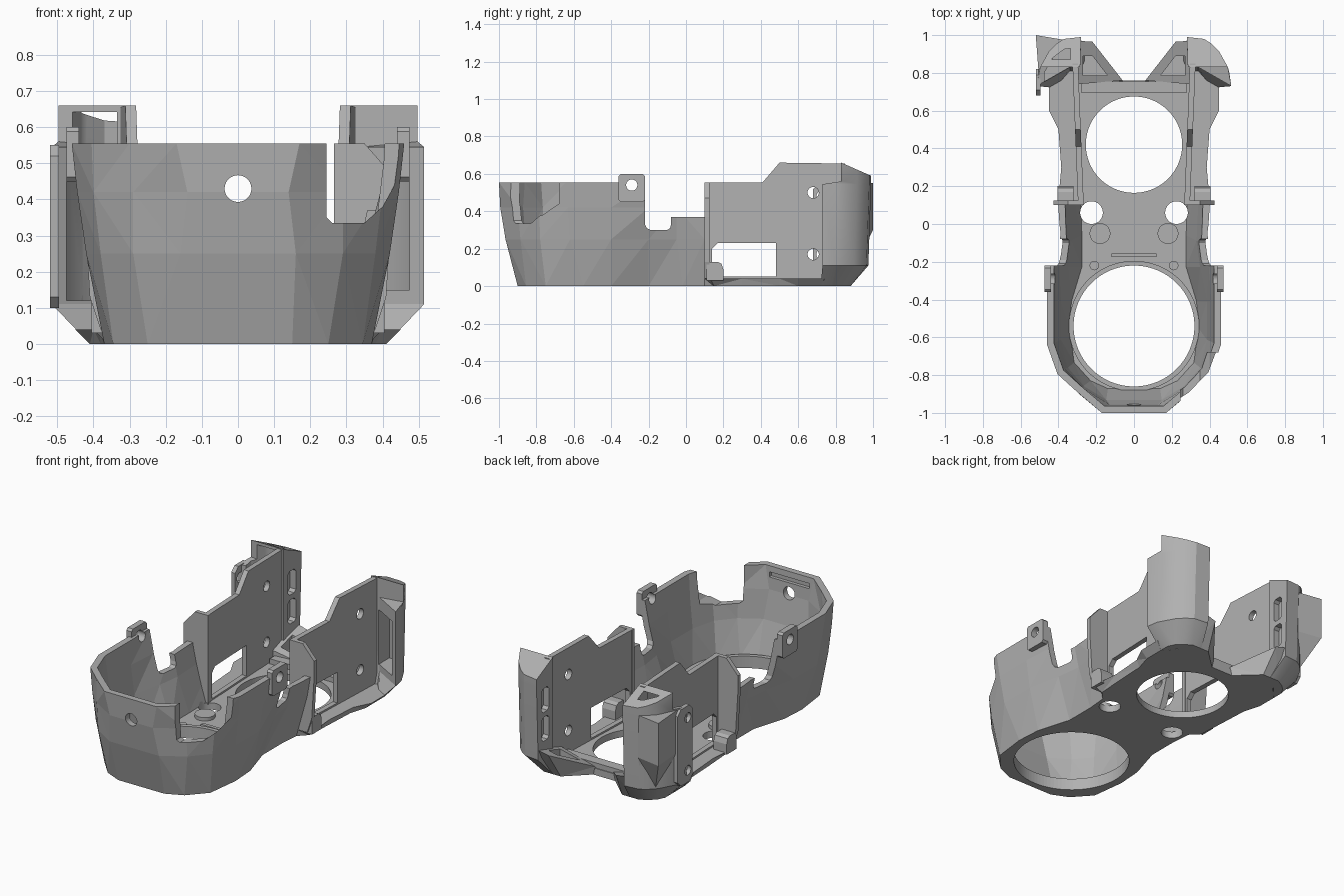
import bpy, bmesh, math

old = bpy.data.objects.get("Cube")
if old:
    bpy.data.objects.remove(old, do_unlink=True)

grey = bpy.data.materials.new("plain_grey")
grey.use_nodes = True
colour = (0.44, 0.44, 0.44, 1)
grey.diffuse_color = colour
grey.node_tree.nodes["Principled BSDF"].inputs["Base Color"].default_value = colour


def loft(name, rings, triangulate=True):
    """Closed solid through rings of 3D points, capped at both ends."""
    bm = bmesh.new()
    rows = [[bm.verts.new(p) for p in ring] for ring in rings]
    n = len(rows[0])
    for a, b in zip(rows, rows[1:]):
        for i in range(n):
            j = (i + 1) % n
            bm.faces.new((a[i], a[j], b[j], b[i]))
    bm.faces.new(rows[0])
    bm.faces.new(rows[-1])
    bmesh.ops.recalc_face_normals(bm, faces=bm.faces[:])
    if triangulate:
        bmesh.ops.triangulate(bm, faces=bm.faces[:])
    mesh = bpy.data.meshes.new(name)
    bm.to_mesh(mesh)
    bm.free()
    mesh.materials.append(grey)
    ob = bpy.data.objects.new(name, mesh)
    bpy.context.collection.objects.link(ob)
    return ob


def prism(name, axis, pts, a, b):
    """Extrude a 2D outline from a to b along an axis."""
    place = {"x": lambda p, t: (t, p[0], p[1]),
             "y": lambda p, t: (p[0], t, p[1]),
             "z": lambda p, t: (p[0], p[1], t)}[axis]
    return loft(name, [[place(p, t) for p in pts] for t in (a, b)], False)


def circle(u, v, r, n=48):
    return [(u + r * math.cos(math.tau * i / n), v + r * math.sin(math.tau * i / n))
            for i in range(n)]


def rect(u0, u1, v0, v1, c=0.0):
    """Rectangle with optional corner cuts."""
    if not c:
        return [(u0, v0), (u1, v0), (u1, v1), (u0, v1)]
    return [(u0 + c, v0), (u1 - c, v0), (u1, v0 + c), (u1, v1 - c),
            (u1 - c, v1), (u0 + c, v1), (u0, v1 - c), (u0, v0 + c)]


def cut(ob, cutter):
    cutter.hide_render = True
    mod = ob.modifiers.new("cut", "BOOLEAN")
    mod.operation = "DIFFERENCE"
    mod.solver = "EXACT"
    mod.object = cutter
    bpy.context.view_layer.objects.active = ob
    bpy.ops.object.modifier_apply(modifier=mod.name)
    bpy.data.objects.remove(cutter, do_unlink=True)


def cut_through(ob, axis, pts, a, b):
    cut(ob, prism("cutter", axis, pts, a, b))


def both(half):
    """Full outline from its +x half."""
    return half + [(-x, y) for x, y in reversed(half)]


def at(pts, z):
    return [(x, y, z) for x, y in pts]


# Faceted front cup with its floor and waist
base = [(.15, -.9), (.25, -.855), (.345, -.75), (.37, -.55), (.36, -.4),
        (.30, -.2), (.30, -.02), (.31, .1)]
middle = [(.16, -.965), (.29, -.885), (.38, -.78), (.42, -.62), (.42, -.4),
          (.38, -.2), (.36, -.05), (.38, .1)]
shoulder = [(.14, -.993), (.29, -.9), (.40, -.785), (.445, -.63), (.445, -.4),
            (.43, -.2), (.40, -.05), (.41, .1)]
rim = [(.17, -1), (.30, -.89), (.405, -.795), (.46, -.64), (.46, -.4),
       (.46, -.2), (.42, -.05), (.43, .1)]


def inner(half):
    return both([(x * .92, .3 if y > 0 else -.54 + (y + .54) * .92) for x, y in half])


cup = loft("front_cup", [at(both(base), 0), at(both(middle), .25),
                         at(both(shoulder), .42), at(both(rim), .555)])
cut(cup, loft("hollow", [at(inner(base), .04), at(inner(middle), .25),
                         at(inner(shoulder), .42), at(inner(rim), .555), at(inner(rim), .7)]))
cut_through(cup, "x", [(-.22, .7), (-.22, .33), (-.21, .31), (-.19, .3), (-.1, .3), (-.085, .31),
                       (-.08, .33), (-.08, .37), (.3, .37), (.3, .7)], -1, 1)
cut_through(cup, "y", [(.245, .7), (.245, .35), (.26, .335), (.35, .335), (.40, .38),
                       (.45, .47), (.6, .5), (.6, .7)], -1.2, -.68)
cut_through(cup, "y", circle(0, .43, .037), -1.2, -.8)
cut_through(cup, "y", rect(-.13, .13, .49, .52), -.98, -.9)
cut_through(cup, "x", circle(-.29, .54, .03), -1, 1)
cut_through(cup, "z", circle(0, -.54, .32, 96), -.1, .2)

# Raised collar around the front opening
collar = prism("front_collar", "z", circle(0, -.54, .345, 96), .005, .07)
cut_through(collar, "z", circle(0, -.54, .32, 96), -.1, .2)

# Rear floor with flared edges
low = [(.31, .1), (.36, .15), (.37, .3), (.38, .5), (.41, .6), (.41, .72), (.30, .84), (.1, .76)]
high = [(.32, .1), (.40, .13), (.385, .3), (.40, .5), (.45, .6), (.45, .74), (.30, .84), (.1, .76)]
floor = loft("rear_floor", [at(both(low), 0), at(both(high), .04)])
cut_through(floor, "z", circle(0, .42, .255, 96), -.1, .2)
for s in (-1, 1):
    for part in (cup, floor):
        cut_through(part, "z", circle(s * .225, .06, .06), -.1, .2)
prism("rear_crossbar", "z", rect(-.28, .28, .695, .755), .03, .07)
prism("floor_rib", "z", rect(-.12, .12, -.175, -.155), .03, .06)

cheeks = []
for s, side in ((1, "left"), (-1, "right")):
    def flip(pts):
        return [(s * x, y) for x, y in pts]

    # Tall side wall, slightly splayed, with window and screw holes
    profile = [(.1, .03), (.1, .555), (.41, .555), (.5, .66), (.85, .655), (.85, .03)]
    wall = loft(side + "_side_wall", [[(s * (x + .04 * y), y, z) for y, z in profile]
                                      for x in (.262, .292)], False)
    cut_through(wall, "x", [(.14, .05), (.48, .05), (.48, .23), (.17, .23), (.14, .2)], -1, 1)
    for z in (.17, .5):
        cut_through(wall, "x", circle(.68, z, .03), -1, 1)

    # Front flange of the wall, chamfered at its outer top corner
    prism(side + "_wall_flange", "y",
          flip([(.265, .04), (.38, .04), (.41, .13), (.425, .37), (.425, .47),
                (.35, .555), (.265, .555)]), .1, .125)
    prism(side + "_flange_foot", "x", [(.11, .03), (.2, .03), (.2, .09), (.19, .12),
                                       (.17, .13), (.11, .13)], s * .32, s * .405)

    # Lug on the cup rim
    tab = prism(side + "_rim_tab", "x", rect(-.36, -.22, .45, .6, .012), s * .44, s * .475)
    cut_through(tab, "x", circle(-.29, .54, .03), -1, 1)

    # Rounded rear cheek: slanted front, ledge, then a narrower sloping head
    foot = flip([(.285, .80), (.34, .80), (.41, .72), (.41, .78), (.39, .82), (.36, .85),
                 (.31, .88), (.25, .88)])
    back = [(.45, .90), (.41, .94), (.37, .965), (.28, .975)]
    body = flip([(.285, .83), (.34, .83), (.515, .73), (.505, .80)] + back)
    back = [(x, y + .015) for x, y in back]
    upper = flip([(.285, .83), (.34, .83), (.515, .73), (.505, .80)] + back)
    head = flip([(.285, .83), (.34, .83), (.497, .83), (.492, .84)] + back)
    top = [(x, y, .66 - max(0, y - .83) * .44) for x, y in head]
    cheek = loft(side + "_rear_cheek", [at(foot, 0), at(body, .11), at(upper, .545),
                                        at(head, .56), top])
    for z0, z1 in ((.2, .34), (.37, .51)):
        cut_through(cheek, "x", rect(.87, .94, z0, z1, .015), s * .2, s * .32)
    pocket = flip([(.475, .6), (.475, .80), (.43, .88), (.37, .925), (.335, .93), (.335, .6)])
    z0, z1 = (.15, .47) if s > 0 else (.12, .642)
    cut_through(cheek, "z", pocket, z0, z1)
    cheeks.append(cheek)

    # Low ramped wing spreading from the crossbar, hollowed from above
    under = flip([(.05, .74), (.2, .88), (.3, .88), (.3, .74)])
    over = [(s * x, y, z) for x, y, z in
            ((.06, .76, .05), (.22, .965, .15), (.3, .97, .17), (.3, .74, .1))]
    wing = loft(side + "_rear_wing", [at(under, 0), over])
    cut_through(wing, "z", flip([(.14, .785), (.22, .89), (.27, .89), (.27, .785)]), .04, .4)

    # Round bosses on the middle floor
    prism(side + "_floor_boss", "z", circle(s * .18, -.05, .055), .03, .06)
    prism(side + "_floor_pin", "z", circle(s * .21, -.22, .025, 24), .03, .055)

# Bracket on the right cheek: drilled plate and corner web
bracket = prism("right_bracket_plate", "x", rect(.68, .82, .1, .55, .03), -.52, -.495)
for z in (.17, .48):
    cut_through(bracket, "x", circle(.725, z, .028), -1, -.45)
web = [(-.52, 1), (-.37, .975), (-.46, .85), (-.505, .8)]
loft("right_bracket_web", [at([(-.44, .91), (-.38, .95), (-.45, .85), (-.5, .8)], .12),
                           at(web, .3), at(web, .55)])

# Soft shading on the curved cheeks
bpy.ops.object.select_all(action="DESELECT")
for ob in cheeks:
    ob.select_set(True)
bpy.context.view_layer.objects.active = cheeks[0]
bpy.ops.object.shade_smooth_by_angle(angle=math.radians(25))
bpy.ops.object.select_all(action="DESELECT")
